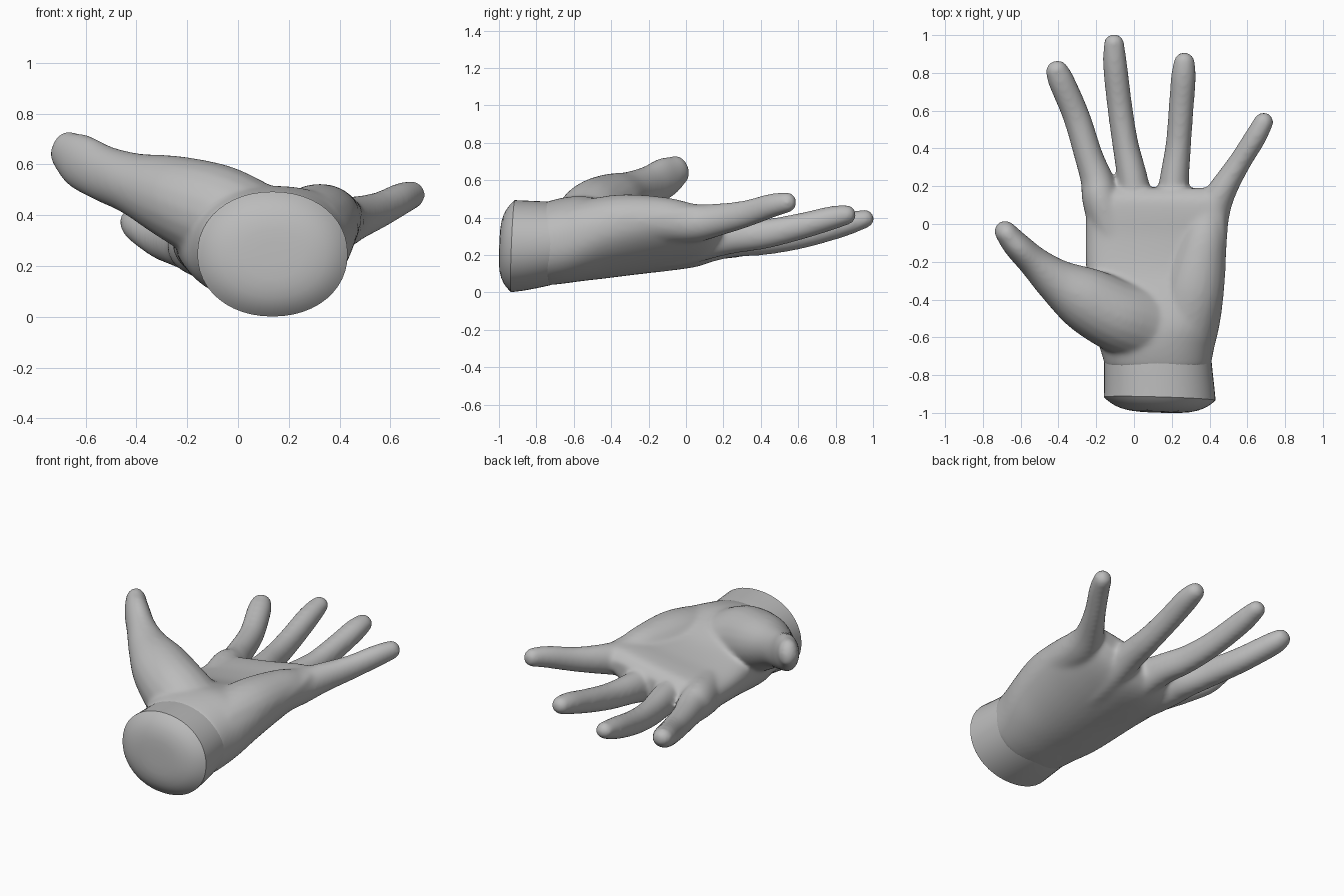
import bpy, bmesh, math
from mathutils import Vector

cube = bpy.data.objects.get("Cube")
if cube:
    bpy.data.objects.remove(cube, do_unlink=True)

# One plain grey material
grey = bpy.data.materials.new("plain_grey")
grey.use_nodes = True
GREY = (0.5, 0.5, 0.5, 1)
grey.diffuse_color = GREY
grey.node_tree.nodes["Principled BSDF"].inputs["Base Color"].default_value = GREY


def smooth_path(points, steps=5):
    """Catmull-Rom interpolation of tuples of any length."""
    pts = [points[0]] + list(points) + [points[-1]]
    out = []
    for a, b, c, d in zip(pts, pts[1:], pts[2:], pts[3:]):
        for i in range(steps):
            t = i / steps
            out.append(tuple(0.5 * (2 * q + (r - p) * t + (2 * p - 5 * q + 4 * r - s) * t * t
                                    + (3 * q - p - 3 * r + s) * t ** 3)
                             for p, q, r, s in zip(a, b, c, d)))
    return out + [tuple(points[-1])]


def loft(bm, rings):
    """Skin a list of equal rings and close both ends."""
    rows = [[bm.verts.new(p) for p in ring] for ring in rings]
    n = len(rows[0])
    for a, b in zip(rows, rows[1:]):
        for i in range(n):
            j = (i + 1) % n
            bm.faces.new((a[i], a[j], b[j], b[i]))
    bm.faces.new(rows[0])
    bm.faces.new(rows[-1][::-1])


def tube(bm, points, n=20):
    """Round-ended tube through (x, y, z, horizontal radius, vertical radius)."""
    path = smooth_path(points)
    stations = []
    for i, p in enumerate(path):
        tangent = Vector(path[min(i + 1, len(path) - 1)][:3]) - Vector(path[max(i - 1, 0)][:3])
        stations.append((Vector(p[:3]), tangent.normalized(), p[3], p[4]))

    def dome(station, sign):
        c, t, rh, rv = station
        return [(c + t * sign * min(rh, rv) * math.sin(a), t, rh * math.cos(a), rv * math.cos(a))
                for a in (0.3, 0.6, 0.9, 1.2, 1.45)]

    stations = dome(stations[0], -1)[::-1] + stations + dome(stations[-1], 1)
    rings = []
    for c, t, rh, rv in stations:
        side = t.cross(Vector((0, 0, 1))).normalized()
        up = side.cross(t)
        rings.append([c + side * rh * math.cos(k * math.tau / n) + up * rv * math.sin(k * math.tau / n)
                      for k in range(n)])
    loft(bm, rings)


def section(y, cx, cz, rx, rz, slope=0, bend=0, power=2.0, n=48):
    """Superellipse section across y, tilted and cupped upwards."""
    ring = []
    for k in range(n):
        c, s = math.cos(k * math.tau / n), math.sin(k * math.tau / n)
        dx = rx * math.copysign(abs(c) ** (2 / power), c)
        dz = rz * math.copysign(abs(s) ** (2 / power), s)
        ring.append((cx + dx, y, cz + dz + slope * dx + bend * dx * dx))
    return ring


def finish(name, bm):
    bmesh.ops.recalc_face_normals(bm, faces=bm.faces)
    mesh = bpy.data.meshes.new(name)
    bm.to_mesh(mesh)
    bm.free()
    mesh.materials.append(grey)
    for poly in mesh.polygons:
        poly.use_smooth = True
    obj = bpy.data.objects.new(name, mesh)
    bpy.context.collection.objects.link(obj)
    return obj


# Hand: cupped palm, fingers with their hand bones, thumb and heel pad
hand = bmesh.new()
palm = [  # y, cx, cz, rx, rz, slope, bend
    (-0.76, 0.127, 0.258, 0.278, 0.222, 0.00, 0.0),
    (-0.66, 0.122, 0.276, 0.302, 0.230, 0.00, 0.0),
    (-0.55, 0.115, 0.288, 0.335, 0.227, 0.03, 0.1),
    (-0.42, 0.113, 0.282, 0.357, 0.205, 0.07, 0.35),
    (-0.25, 0.115, 0.270, 0.368, 0.170, 0.11, 0.5),
    (-0.08, 0.117, 0.273, 0.374, 0.150, 0.15, 0.5),
    (0.06, 0.117, 0.285, 0.368, 0.139, 0.17, 0.5),
    (0.14, 0.113, 0.295, 0.345, 0.118, 0.17, 0.5),
    (0.19, 0.100, 0.295, 0.290, 0.070, 0.17, 0.5),
]
loft(hand, [section(*p, power=2.25) for p in smooth_path(palm)])

index_finger = [(0.00, -0.45, 0.24, 0.08, 0.13), (-0.11, -0.05, 0.265, 0.115, 0.125),
                (-0.175, 0.13, 0.283, 0.100, 0.115), (-0.195, 0.23, 0.278, 0.088, 0.098),
                (-0.240, 0.36, 0.282, 0.076, 0.083),
                (-0.305, 0.57, 0.302, 0.072, 0.074), (-0.386, 0.76, 0.355, 0.070, 0.066),
                (-0.408, 0.812, 0.375, 0.061, 0.056)]
middle_finger = [(0.08, -0.45, 0.24, 0.08, 0.16), (0.03, -0.05, 0.254, 0.10, 0.134),
                 (-0.005, 0.22, 0.278, 0.083, 0.096), (-0.045, 0.42, 0.282, 0.070, 0.083),
                 (-0.075, 0.62, 0.308, 0.067, 0.074), (-0.10, 0.84, 0.362, 0.065, 0.065),
                 (-0.106, 0.957, 0.393, 0.055, 0.050)]
ring_finger = [(0.17, -0.45, 0.24, 0.08, 0.14), (0.19, -0.05, 0.267, 0.10, 0.127),
               (0.212, 0.22, 0.295, 0.080, 0.094), (0.235, 0.42, 0.312, 0.068, 0.080),
               (0.25, 0.62, 0.355, 0.067, 0.071), (0.262, 0.78, 0.398, 0.067, 0.064),
               (0.266, 0.857, 0.414, 0.057, 0.054)]
little_finger = [(0.26, -0.58, 0.355, 0.160, 0.13), (0.315, -0.35, 0.378, 0.162, 0.146),
                 (0.362, -0.12, 0.382, 0.130, 0.128), (0.402, 0.04, 0.370, 0.104, 0.105),
                 (0.463, 0.17, 0.388, 0.078, 0.088), (0.555, 0.32, 0.42, 0.061, 0.073),
                 (0.64, 0.455, 0.463, 0.059, 0.065), (0.686, 0.540, 0.481, 0.053, 0.056)]
thumb = [(0.17, -0.58, 0.315, 0.20, 0.165), (0.04, -0.53, 0.355, 0.205, 0.188),
         (-0.10, -0.48, 0.412, 0.192, 0.195),
         (-0.265, -0.392, 0.475, 0.170, 0.165), (-0.415, -0.297, 0.525, 0.118, 0.123),
         (-0.53, -0.200, 0.565, 0.085, 0.112), (-0.625, -0.108, 0.615, 0.072, 0.110),
         (-0.679, -0.043, 0.653, 0.059, 0.083)]
for digit in (index_finger, middle_finger, ring_finger, little_finger, thumb):
    tube(hand, digit)
hand_obj = finish("hand", hand)

# Fuse the overlapping parts into one soft skin
remesh = hand_obj.modifiers.new("fuse", 'REMESH')
remesh.mode = 'VOXEL'
remesh.voxel_size = 0.011
remesh.use_smooth_shade = True
soften = hand_obj.modifiers.new("soften", 'SMOOTH')
soften.factor = 0.5
soften.iterations = 22

# Wrist: short sleeve with a bulging, sharp-rimmed end cap
wrist = bmesh.new()
CX, CZ, RX, RZ = 0.136, 0.247, 0.296, 0.246


def cap_ring(s):
    bulge = 0.072 * (1 - s ** 4)
    return [(x, y - 0.03 * (x - CX) + 0.04 * (z - CZ) - bulge, z)
            for x, y, z in section(-0.925, CX, CZ, RX * s, RZ * s, power=2.1)]


rings = [cap_ring(s) for s in (0.02, 0.2, 0.4, 0.55, 0.7, 0.8, 0.88, 0.95, 1.0)]
rings += [section(*p, power=2.1) for p in (
    (-0.87, 0.134, 0.250, 0.292, 0.241), (-0.80, 0.130, 0.255, 0.288, 0.233),
    (-0.73, 0.126, 0.261, 0.285, 0.224), (-0.67, 0.122, 0.268, 0.282, 0.212),
    (-0.60, 0.120, 0.270, 0.240, 0.180))]
loft(wrist, rings)
wrist_obj = finish("wrist", wrist)
wrist_obj.data.set_sharp_from_angle(angle=math.radians(40))
